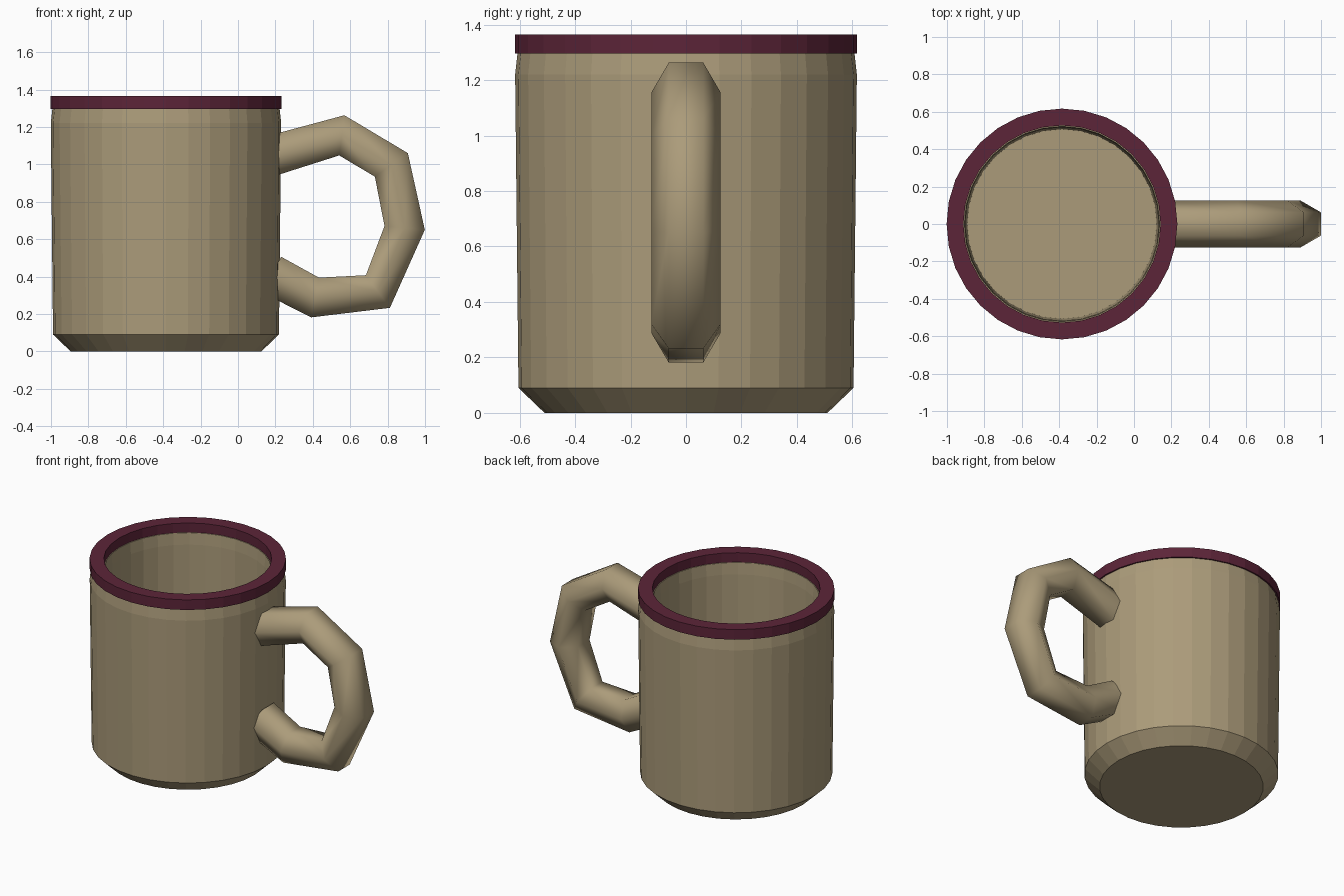
import bpy
import bmesh
from math import cos, sin, pi, tau
from mathutils import Vector

cube = bpy.data.objects.get("Cube")
if cube:
    bpy.data.objects.remove(cube, do_unlink=True)

SIDES = 32
CENTRE_X = -0.385


def material(name, colour):
    m = bpy.data.materials.new(name)
    m.use_nodes = True
    m.diffuse_color = (*colour, 1)
    m.node_tree.nodes["Principled BSDF"].inputs["Base Color"].default_value = (*colour, 1)
    return m


def finish(bm, name, mat, smooth=False):
    bmesh.ops.recalc_face_normals(bm, faces=bm.faces)
    for f in bm.faces:
        f.smooth = smooth and len(f.verts) == 4
    mesh = bpy.data.meshes.new(name)
    bm.to_mesh(mesh)
    bm.free()
    mesh.materials.append(mat)
    obj = bpy.data.objects.new(name, mesh)
    bpy.context.collection.objects.link(obj)
    return obj


def bridge(bm, rings, closed=False):
    """Join successive vertex rings with quads; cap the ends unless closed."""
    pairs = list(zip(rings, rings[1:]))
    if closed:
        pairs.append((rings[-1], rings[0]))
    for a, b in pairs:
        n = len(a)
        for i in range(n):
            j = (i + 1) % n
            bm.faces.new((a[i], a[j], b[j], b[i]))
    if not closed:
        bm.faces.new(rings[0])
        bm.faces.new(rings[-1])


def lathe(name, profile, mat, closed=False):
    bm = bmesh.new()
    rings = [[bm.verts.new((CENTRE_X + r * cos(tau * i / SIDES), r * sin(tau * i / SIDES), z))
              for i in range(SIDES)] for r, z in profile]
    bridge(bm, rings, closed)
    return finish(bm, name, mat)


def tube(name, path, radius, sides, mat):
    """Sweep a polygon along a path in the xz plane, turned to each bisector."""
    bm = bmesh.new()
    pts = [Vector((x, 0, z)) for x, z in path]
    side = Vector((0, 1, 0))
    rings = []
    for k, p in enumerate(pts):
        before = (p - pts[k - 1]).normalized() if k else Vector()
        after = (pts[k + 1] - p).normalized() if k + 1 < len(pts) else Vector()
        up = (before + after).normalized().cross(side)
        rings.append([bm.verts.new(p + radius * (cos(tau * i / sides) * side + sin(tau * i / sides) * up))
                      for i in range(sides)])
    bridge(bm, rings)
    return finish(bm, name, mat, smooth=True)


tan = material("tan clay", (0.41, 0.33, 0.195))
maroon = material("maroon glaze", (0.108, 0.018, 0.04))

# Hollow cup with a chamfered foot and a slight shoulder
lathe("cup_body", [(0.51, 0), (0.604, 0.09), (0.616, 1.22), (0.607, 1.3),
                   (0.522, 1.3), (0.517, 1.22), (0.507, 0.1)], tan)

# Coloured band round the lip
lathe("rim", [(0.617, 1.295), (0.617, 1.365), (0.527, 1.365), (0.527, 1.295)], maroon, closed=True)

# Faceted loop handle, its ends sunk into the wall
tube("handle", [(0.17, 1.043), (0.555, 1.155), (0.82, 0.997), (0.891, 0.66),
                (0.748, 0.32), (0.412, 0.288), (0.18, 0.41)], 0.125, 6, tan)
